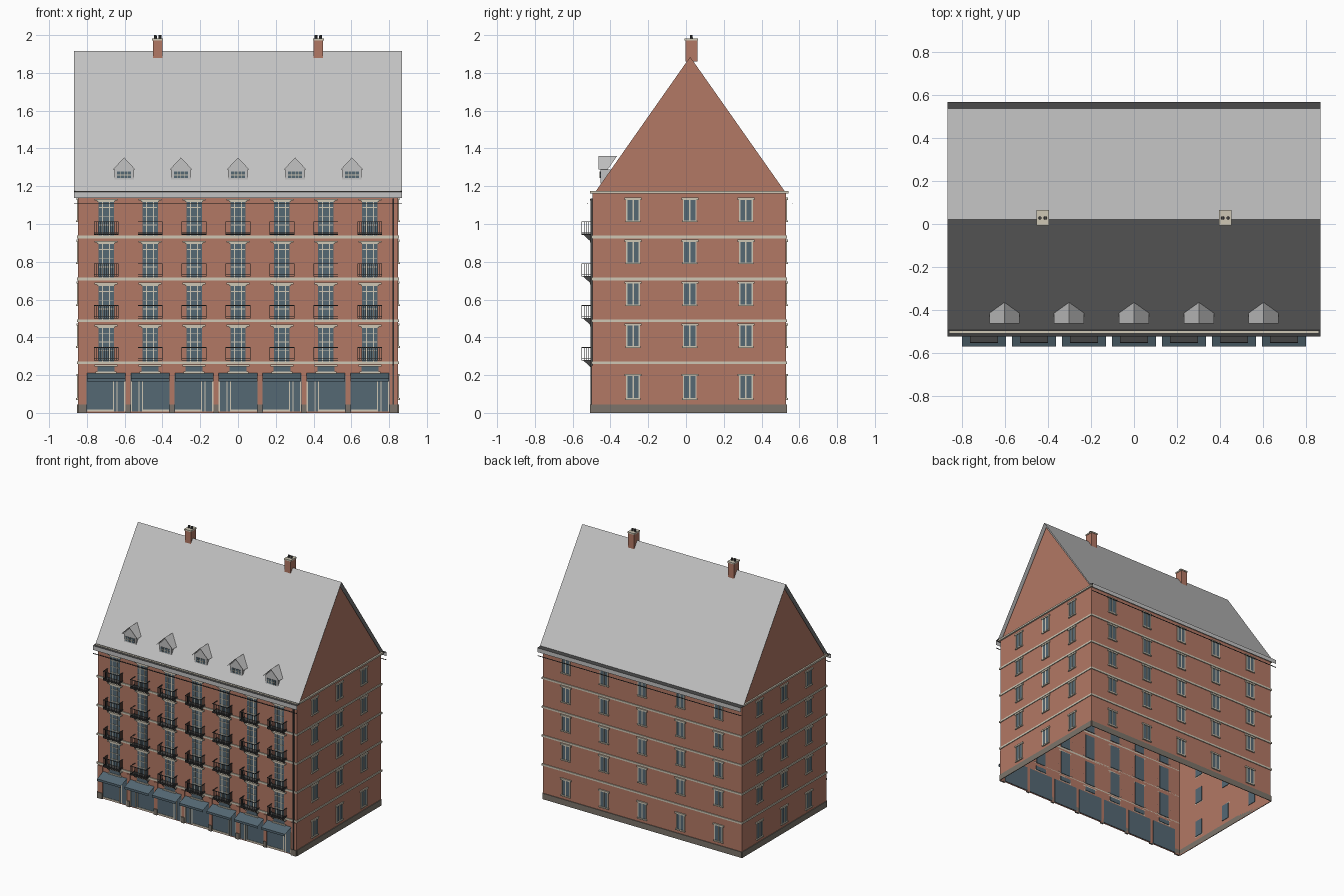
import bpy, bmesh
from mathutils import Matrix, Vector

cube = bpy.data.objects.get("Cube")
if cube:
    bpy.data.objects.remove(cube, do_unlink=True)


def material(name, r, g, b):
    m = bpy.data.materials.new(name)
    m.use_nodes = True
    m.diffuse_color = (r, g, b, 1)
    m.node_tree.nodes["Principled BSDF"].inputs["Base Color"].default_value = (r, g, b, 1)
    return m


BRICK = material("brick", 0.45, 0.19, 0.13)
ROOF = material("roof_grey", 0.54, 0.54, 0.54)
SLATE = material("slate_blue", 0.09, 0.14, 0.175)
CREAM = material("cream_stone", 0.62, 0.57, 0.46)
STONE = material("plinth_stone", 0.20, 0.175, 0.145)
DARK = material("dark_metal", 0.06, 0.06, 0.06)

# Main dimensions
X, FRONT, BACK = 0.847, -0.495, 0.53
WALL_TOP, APEX_Y, APEX_Z = 1.17, 0.022, 1.885
ROOF_X, RIDGE_Z, SLOPE = 0.867, 1.915, 1.435
STOREY = 0.222
BANDS = [0.265 + STOREY * i for i in range(4)]
BAYS = [0.2328 * i for i in range(-3, 4)]

parts = {}


def part(name, mat):
    if name not in parts:
        parts[name] = (bmesh.new(), mat)
    return parts[name][0]


def box(name, mat, lo, hi):
    lo, hi = Vector(lo), Vector(hi)
    size = [abs(c) for c in hi - lo]
    mtx = Matrix.Translation((lo + hi) / 2) @ Matrix.Diagonal((*size, 1))
    bmesh.ops.create_cube(part(name, mat), size=1, matrix=mtx)


def sheet(name, mat, *points):
    bm = part(name, mat)
    bm.faces.new([bm.verts.new(p) for p in points])


def place(side, u, d, z):
    """Point on a facade: u along it, d outwards from it, z up."""
    return {"front": (u, FRONT - d, z), "back": (u, BACK + d, z),
            "right": (X + d, u, z), "left": (-X - d, u, z)}[side]


def slab(name, mat, side, u0, u1, z0, z1, d0, d1):
    box(name, mat, place(side, u0, d0, z0), place(side, u1, d1, z1))


SPANS = {"front": (-X, X), "back": (-X, X), "right": (FRONT, BACK), "left": (FRONT, BACK)}

# Brick shell, open underneath
sheet("brick_walls", BRICK, (-X, FRONT, 0), (X, FRONT, 0), (X, FRONT, WALL_TOP), (-X, FRONT, WALL_TOP))
sheet("brick_walls", BRICK, (X, BACK, 0), (-X, BACK, 0), (-X, BACK, WALL_TOP), (X, BACK, WALL_TOP))
for s in (1, -1):
    ends = (FRONT, BACK)[::s]
    sheet("brick_walls", BRICK, (s * X, ends[0], 0), (s * X, ends[1], 0),
          (s * X, ends[1], WALL_TOP), (s * X, ends[0], WALL_TOP))
    gable = (-0.48, 0.525)[::s]
    sheet("gable_walls", BRICK, (s * X, gable[0], WALL_TOP), (s * X, gable[1], WALL_TOP),
          (s * X, APEX_Y, APEX_Z))

# Plinth, string courses and cornice
for side, (a, b) in SPANS.items():
    for z in BANDS:
        slab("string_courses", CREAM, side, a - 0.006, b + 0.006, z - 0.007, z + 0.007, 0, 0.006)
    slab("cornice", CREAM, side, a - 0.012, b + 0.012, 1.162, 1.175, 0, 0.012)
    if side != "front":
        slab("plinth", STONE, side, a, b, 0, 0.045, 0, 0.005)
edges = [-X] + [e for u in BAYS for e in (u - 0.103, u + 0.103)] + [X]
for a, b in zip(edges[::2], edges[1::2]):
    slab("plinth", STONE, "front", a, b, 0, 0.045, 0, 0.012)
    slab("shop_piers", BRICK, "front", a, b, 0.045, 0.25, 0, 0.006)


def plain_window(side, u, z0, z1):
    slab("window_glass", SLATE, side, u - 0.035, u + 0.035, z0, z1, -0.004, 0.003)
    for e in (-0.033, 0, 0.033):
        slab("window_frames", CREAM, side, u + e - 0.0035, u + e + 0.0035, z0, z1, 0, 0.006)
    slab("window_lintels", CREAM, side, u - 0.045, u + 0.045, z1 - 0.006, z1 + 0.006, 0, 0.009)
    slab("window_sills", CREAM, side, u - 0.04, u + 0.04, z0 - 0.006, z0 + 0.003, 0, 0.01)


# Windows of the sides and back
columns = {"right": (-0.28, 0.02, 0.317), "left": (-0.28, 0.02, 0.317),
           "back": (-0.65, -0.325, 0, 0.325, 0.65)}
for side, us in columns.items():
    for u in us:
        plain_window(side, u, 0.075, 0.2)
        for z in BANDS:
            plain_window(side, u, z + 0.085, z + 0.203)


def tall_window(u, z):
    z0, z1 = z + 0.008, z + 0.193
    slab("tall_window_glass", SLATE, "front", u - 0.041, u + 0.041, z0, z1, -0.004, 0.003)
    for e in (-0.018, 0.018):
        slab("tall_window_frames", CREAM, "front", u + e - 0.003, u + e + 0.003, z0, z1, 0, 0.006)
    for k in (0.3, 0.55, 0.8):
        h = z0 + k * (z1 - z0)
        slab("tall_window_frames", CREAM, "front", u - 0.038, u + 0.038, h - 0.002, h + 0.002, 0, 0.006)
    slab("tall_window_lintels", CREAM, "front", u - 0.06, u + 0.06, z1, z1 + 0.009, 0, 0.012)
    slab("tall_window_lintels", CREAM, "front", u - 0.048, u + 0.048, z1 - 0.008, z1, 0, 0.008)


def balcony(u, z):
    floor, top, depth, half = z + 0.012, z + 0.083, 0.058, 0.065
    slab("balcony_floors", DARK, "front", u - half, u + half, floor, floor + 0.004, 0, depth)
    for h in (floor + 0.012, top):
        slab("balcony_rails", DARK, "front", u - half, u + half, h - 0.004, h, depth - 0.003, depth)
        for s in (-1, 1):
            slab("balcony_rails", DARK, "front", u + s * half, u + s * (half - 0.003), h - 0.004, h, 0, depth)
    for i in range(13):
        e = u - half + 0.0015 + i * (2 * half - 0.003) / 12
        slab("balcony_balusters", DARK, "front", e - 0.001, e + 0.001, floor, top, depth - 0.002, depth)
    for s in (-1, 1):
        for i in range(4):
            slab("balcony_balusters", DARK, "front", u + s * half, u + s * (half - 0.002),
                 floor, top, 0.012 * i + 0.006, 0.012 * i + 0.008)
        # Triangular bracket below the floor
        e = u + s * 0.05
        sheet("balcony_brackets", DARK, place("front", e, 0, floor),
              place("front", e, 0.048, floor), place("front", e, 0, floor - 0.045))


for u in BAYS:
    for z in BANDS:
        tall_window(u, z)
        balcony(u, z)

# Shop fronts: glass, joinery, fanlight and awning
for i, u in enumerate(BAYS):
    s = -1 if i % 2 else 1
    slab("shop_glass", SLATE, "front", u - 0.103, u + 0.103, 0.008, 0.2, -0.004, 0.003)
    for e in (0.04, 0.058, 0.099):
        slab("shop_joinery", CREAM, "front", u + s * e - 0.003, u + s * e + 0.003, 0.008, 0.17, 0, 0.007)
    slab("shop_joinery", CREAM, "front", u - s * 0.1, u + s * 0.04, 0.008, 0.018, 0, 0.007)
    slab("fanlights", SLATE, "front", u - 0.045, u + 0.045, 0.215, 0.246, -0.004, 0.004)
    slab("fanlight_trim", CREAM, "front", u - 0.06, u + 0.06, 0.246, 0.257, 0, 0.012)
    slab("fanlight_trim", CREAM, "front", u - 0.055, u + 0.055, 0.209, 0.218, 0, 0.01)
    a, b = u - 0.102, u + 0.102
    sheet("awnings", SLATE, (a, FRONT - 0.075, 0.182), (b, FRONT - 0.075, 0.182),
          (b, FRONT, 0.21), (a, FRONT, 0.21))
    sheet("awnings", SLATE, (a, FRONT - 0.075, 0.165), (b, FRONT - 0.075, 0.165),
          (b, FRONT - 0.075, 0.182), (a, FRONT - 0.075, 0.182))

# Downpipe
slab("downpipe", DARK, "front", 0.817, 0.826, 0, 1.135, 0, 0.01)

# Thin roof planes with eaves and gutters on both long sides
for s in (-1, 1):
    eave, lip = APEX_Y + s * 0.515, APEX_Y + s * 0.545
    eave_z = RIDGE_Z - SLOPE * 0.515
    a, b = -s * -ROOF_X, -s * ROOF_X
    a, b = -b, -a
    sheet("roof", ROOF, (-b, eave, eave_z), (b, eave, eave_z), (b, APEX_Y, RIDGE_Z), (-b, APEX_Y, RIDGE_Z))
    sheet("gutter_channel", DARK, (-b, lip, 1.17), (b, lip, 1.17), (b, eave, eave_z), (-b, eave, eave_z))
    sheet("eave_fascia", ROOF, (-b, lip, 1.138), (b, lip, 1.138), (b, lip, 1.17), (-b, lip, 1.17))
    box("eave_rail", DARK, (-ROOF_X, lip, 1.108), (ROOF_X, lip - s * 0.004, 1.112))

# Dormers on the front slope
for u in (-0.603, -0.302, 0, 0.302, 0.603):
    face, tip = -0.452, -0.464
    box("dormer_bodies", ROOF, (u - 0.052, face, 1.215), (u + 0.052, -0.40, 1.288))
    sheet("dormer_pediments", ROOF, (u - 0.06, face, 1.288), (u + 0.06, face, 1.288), (u, face, 1.352))
    box("dormer_windows", SLATE, (u - 0.037, face - 0.004, 1.243), (u + 0.037, face, 1.277))
    for e in (-0.02, 0, 0.02):
        box("dormer_frames", CREAM, (u + e - 0.0015, face - 0.006, 1.243), (u + e + 0.0015, face, 1.277))
    box("dormer_frames", CREAM, (u - 0.037, face - 0.006, 1.258), (u + 0.037, face, 1.261))

    def meet(z):
        return APEX_Y - (RIDGE_Z - z) / SLOPE

    for s in (-1, 1):
        quad = [(u + s * 0.07, tip, 1.288), (u + s * 0.07, meet(1.288), 1.288),
                (u, meet(1.36), 1.36), (u, tip, 1.36)]
        sheet("dormer_roofs", ROOF, *quad[::s])

# Chimneys with caps and pots
for u in (-0.425, 0.425):
    box("chimney_stacks", BRICK, (u - 0.025, -0.003, 1.86), (u + 0.025, 0.06, 1.975))
    box("chimney_caps", CREAM, (u - 0.029, -0.007, 1.972), (u + 0.029, 0.064, 1.982))
    for e in (-0.012, 0.012):
        bmesh.ops.create_cone(part("chimney_pots", DARK), cap_ends=True, segments=10, radius1=0.008,
                              radius2=0.007, depth=0.018,
                              matrix=Matrix.Translation((u + e, 0.028, 1.991)))

# Turn each collected part into an object
for name, (bm, mat) in parts.items():
    mesh = bpy.data.meshes.new(name)
    bm.to_mesh(mesh)
    bm.free()
    mesh.materials.append(mat)
    bpy.context.collection.objects.link(bpy.data.objects.new(name, mesh))
